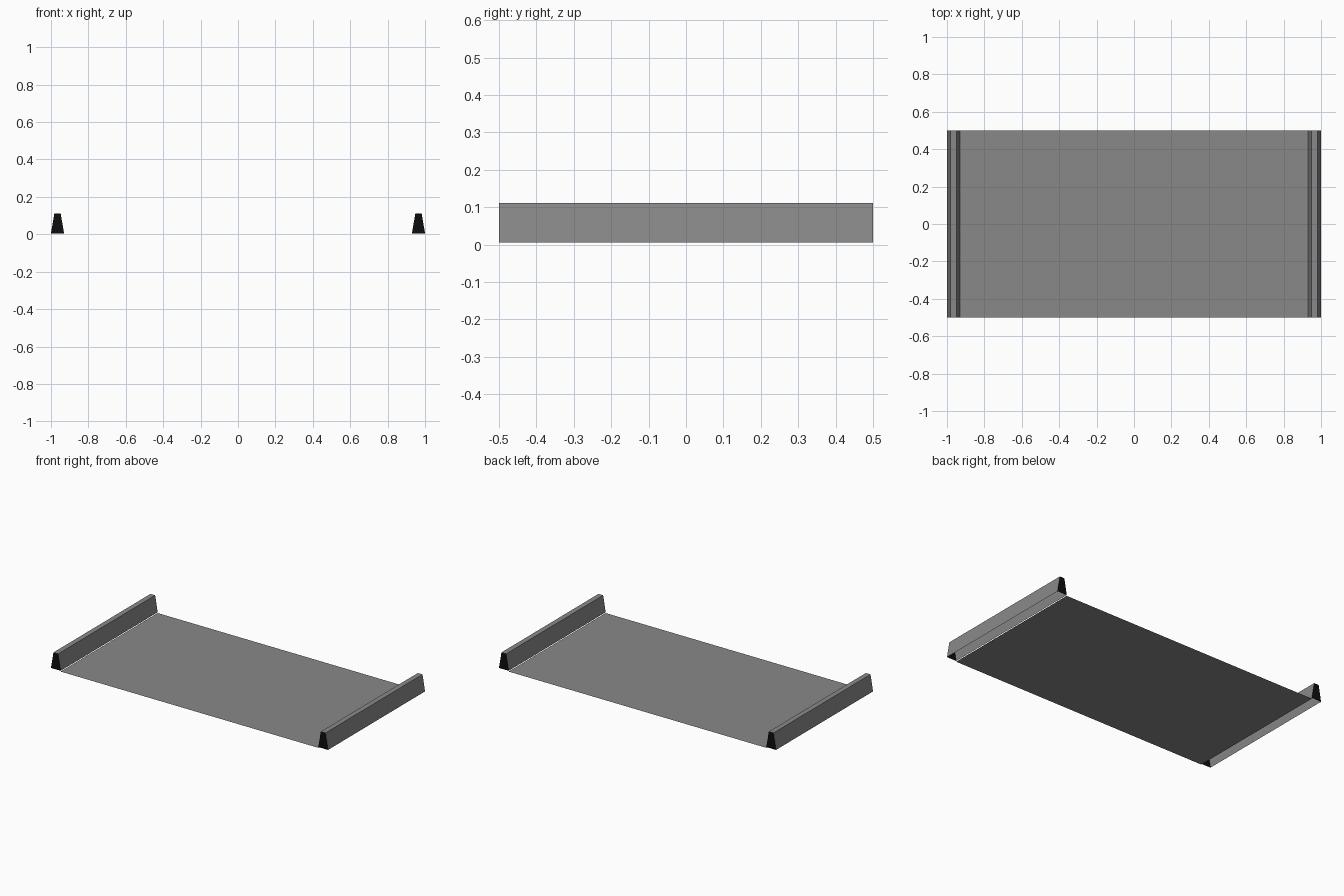
import bpy, bmesh

if "Cube" in bpy.data.objects:
    bpy.data.objects.remove(bpy.data.objects["Cube"])


def material(name, v):
    m = bpy.data.materials.new(name)
    m.diffuse_color = (v, v, v, 1.0)
    m.use_nodes = True
    m.node_tree.nodes["Principled BSDF"].inputs["Base Color"].default_value = m.diffuse_color
    return m


grey = material("mid grey", 0.25)
black = material("near black", 0.004)


def make_object(name, bm, mats):
    mesh = bpy.data.meshes.new(name)
    bm.to_mesh(mesh)
    bm.free()
    for m in mats:
        mesh.materials.append(m)
    ob = bpy.data.objects.new(name, mesh)
    bpy.context.collection.objects.link(ob)
    return ob


# Flat floor sheet between the two kerbs
bm = bmesh.new()
bm.faces.new([bm.verts.new(p) for p in
              [(-0.93, -0.5, 0), (0.93, -0.5, 0), (0.93, 0.5, 0), (-0.93, 0.5, 0)]])
make_object("floor", bm, [grey])


# Tapered kerb rails, open underneath, with black end caps
def kerb(name, cx):
    profile = [(0.035, 0.005), (0.017, 0.111), (-0.017, 0.111), (-0.035, 0.005)]
    bm = bmesh.new()
    front = [bm.verts.new((cx + x, -0.5, z)) for x, z in profile]
    back = [bm.verts.new((cx + x, 0.5, z)) for x, z in profile]
    for i in range(3):
        bm.faces.new((front[i], back[i], back[i + 1], front[i + 1]))
    for cap in (front[::-1], back):
        bm.faces.new(cap).material_index = 1
    bm.normal_update()
    # turn every face outwards from the rail's centre line
    for f in bm.faces:
        c = f.calc_center_median()
        c.x -= cx
        c.z -= 0.05
        if f.normal.dot(c) < 0:
            f.normal_flip()
    make_object(name, bm, [grey, black])


kerb("left_kerb", -0.965)
kerb("right_kerb", 0.965)
